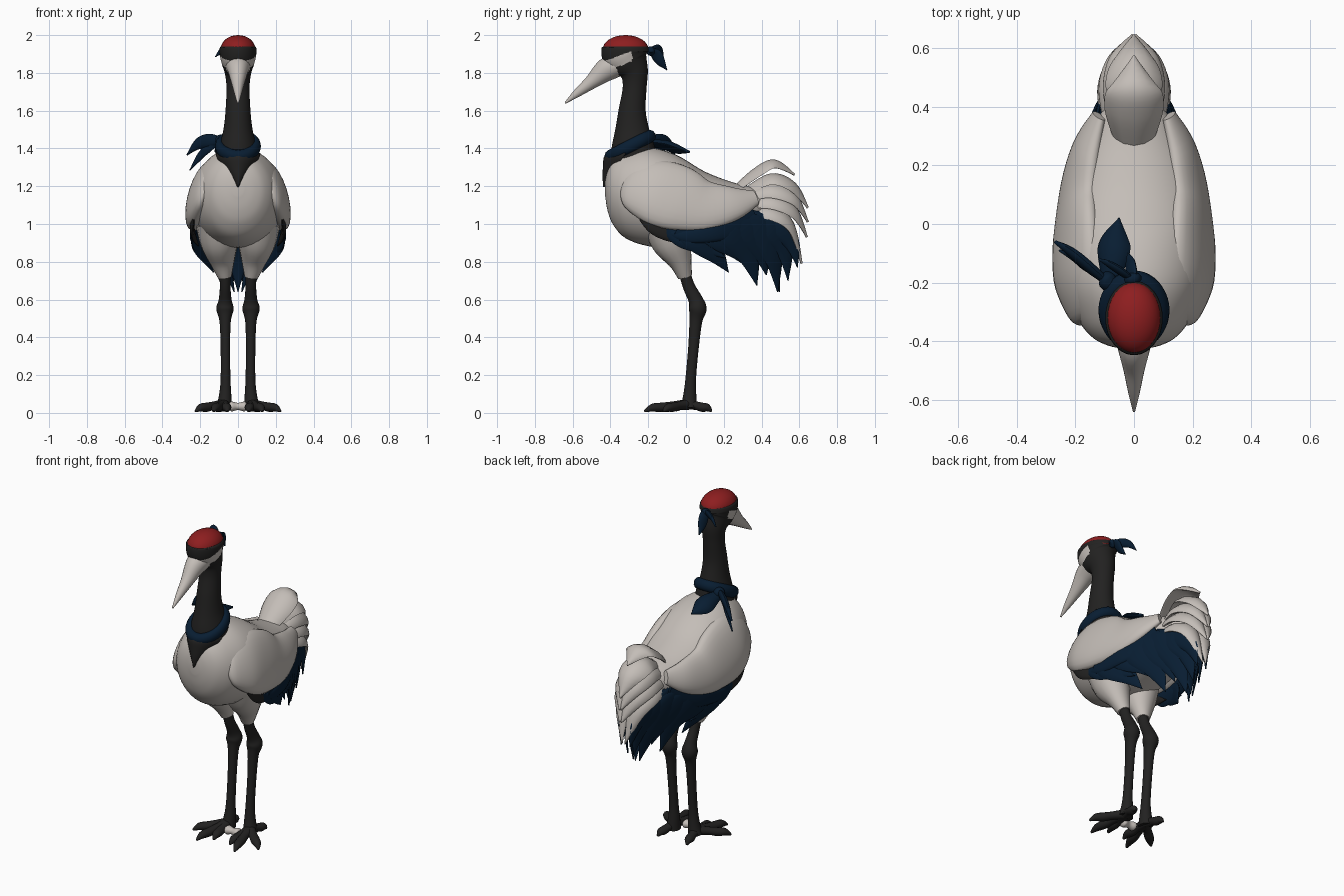
import bpy, bmesh, math
from mathutils import Vector


def material(name, rgb):
    m = bpy.data.materials.new(name)
    m.diffuse_color = (*rgb, 1)
    return m


WHITE = material("warm white", (0.55, 0.51, 0.475))
BLACK = material("soft black", (0.016, 0.0155, 0.015))
NAVY = material("navy", (0.0025, 0.0125, 0.032))
RED = material("crown red", (0.27, 0.013, 0.014))


def resample(rows, n):
    """Catmull-Rom interpolation through rows of numbers."""
    out = []
    for i in range(len(rows) - 1):
        a, b, c, d = (rows[max(i - 1, 0)], rows[i], rows[i + 1],
                      rows[min(i + 2, len(rows) - 1)])
        for k in range(n):
            t = k / n
            out.append([0.5 * (2 * q + (r - p) * t + (2 * p - 5 * q + 4 * r - s) * t * t
                               + (3 * q - p - 3 * r + s) * t ** 3)
                        for p, q, r, s in zip(a, b, c, d)])
    return out + [list(rows[-1])]


def finish(ob, mats, mirror=False):
    for m in mats:
        ob.data.materials.append(m)
    if mirror:
        ob.modifiers.new("mirror", 'MIRROR')
    bpy.context.view_layer.objects.active = ob
    for o in bpy.context.selected_objects:
        o.select_set(False)
    ob.select_set(True)
    bpy.ops.object.shade_smooth_by_angle(angle=math.radians(50))
    return ob


def loft(name, rows, mats, ref=(1, 0, 0), mirror=False, n=5, sides=16, arch=0, rule=None,
         axis=None):
    """Rows are x, y, z, radius along ref, radius across; arch bends the section."""
    rows = resample(rows, n)
    pts = [Vector(r[:3]) for r in rows]
    bm, rings = bmesh.new(), []
    for i, r in enumerate(rows):
        t = (pts[min(i + 1, len(pts) - 1)] - pts[max(i - 1, 0)]).normalized()
        if axis:
            t = Vector(axis)
        u = Vector(ref)
        u = (u - t * u.dot(t)).normalized()
        v = t.cross(u)
        a, b = max(r[3], 0.002), max(r[4], 0.002)
        ring = []
        for k in range(sides):
            w = 2 * math.pi * k / sides
            c, s = math.cos(w), math.sin(w)
            ring.append(bm.verts.new(pts[i] + u * a * c + v * (b * s - arch * a * c * c)))
        rings.append(ring)
    for p, q in zip(rings, rings[1:]):
        for k in range(sides):
            j = (k + 1) % sides
            bm.faces.new((p[k], p[j], q[j], q[k]))
    bm.faces.new(rings[0])
    bm.faces.new(rings[-1])
    bmesh.ops.recalc_face_normals(bm, faces=bm.faces)
    if rule:
        for f in bm.faces:
            f.material_index = rule(f.calc_center_median())
    me = bpy.data.meshes.new(name)
    bm.to_mesh(me)
    bm.free()
    ob = bpy.data.objects.new(name, me)
    bpy.context.collection.objects.link(ob)
    return finish(ob, mats, mirror)


def leaf(name, path, width, mat, ref, mirror=False, arch=0, thick=0.012, base=0.5, tip=0.85):
    """Feather or cloth tail: four path points, widest in the middle, pointed tip."""
    ws = (base, 1.0, tip, 0.03)
    rows = [(*p, width * w, thick * (0.3 + 0.7 * w)) for p, w in zip(path, ws)]
    return loft(name, rows, [mat], ref, mirror, 6, 12, arch)


# Body
loft("body", [(0, -0.428, 1.19, 0.03, 0.04), (0, -0.415, 1.18, 0.09, 0.11),
              (0, -0.385, 1.17, 0.145, 0.175), (0, -0.32, 1.155, 0.195, 0.23),
              (0, -0.20, 1.145, 0.24, 0.262),
              (0, -0.05, 1.12, 0.252, 0.245), (0, 0.10, 1.09, 0.232, 0.187),
              (0, 0.25, 1.08, 0.182, 0.14), (0, 0.37, 1.09, 0.12, 0.10),
              (0, 0.46, 1.10, 0.04, 0.04)], [WHITE], sides=40, axis=(0, 1, 0))

# Folded wings
loft("wing", [(0.155, -0.33, 1.19, 0.01, 0.03), (0.172, -0.305, 1.19, 0.04, 0.11),
              (0.185, -0.19, 1.175, 0.07, 0.175), (0.197, -0.05, 1.14, 0.063, 0.182),
              (0.190, 0.10, 1.10, 0.053, 0.142), (0.163, 0.25, 1.11, 0.042, 0.095),
              (0.12, 0.37, 1.14, 0.02, 0.04)], [WHITE], (1, 0, 0.33), True, sides=24)

# Dark lining under the wing front
leaf("wing_lining", [(0.235, -0.235, 1.035), (0.243, -0.17, 0.985), (0.235, -0.09, 0.94),
                     (0.21, 0.03, 0.885)], 0.038, BLACK, (0, 0.3, 1), True)

# Navy flight feathers, fanning from the wing edge to the rump
flight = [
    ((0.24, -0.11, 0.97), (0.235, -0.02, 0.925), (0.21, 0.09, 0.885), (0.17, 0.21, 0.82), 0.05),
    ((0.245, -0.05, 0.97), (0.23, 0.05, 0.92), (0.185, 0.15, 0.85), (0.13, 0.225, 0.745), 0.065),
    ((0.235, 0.05, 0.98), (0.21, 0.16, 0.94), (0.165, 0.25, 0.88), (0.12, 0.30, 0.79), 0.07),
    ((0.225, 0.14, 0.99), (0.19, 0.24, 0.95), (0.13, 0.33, 0.84), (0.085, 0.375, 0.675), 0.075),
    ((0.20, 0.22, 1.02), (0.155, 0.32, 0.96), (0.10, 0.40, 0.86), (0.06, 0.425, 0.73), 0.075),
    ((0.17, 0.28, 1.04), (0.13, 0.38, 0.97), (0.075, 0.46, 0.84), (0.02, 0.485, 0.64), 0.07),
    ((0.13, 0.34, 1.05), (0.105, 0.44, 0.97), (0.055, 0.52, 0.87), (0.02, 0.54, 0.70), 0.06),
    ((0.115, 0.36, 1.05), (0.09, 0.48, 0.98), (0.055, 0.56, 0.90), (0.03, 0.59, 0.77), 0.05),
]
for i, f in enumerate(flight):
    leaf(f"flight_feather_{i}", f[:4], f[4], NAVY, (-0.1, 0.45, 1), True)
loft("flight_band", [(0.235, -0.10, 0.955, 0.015, 0.012), (0.24, 0.0, 0.935, 0.035, 0.015),
                     (0.225, 0.14, 0.96, 0.055, 0.015), (0.18, 0.26, 1.005, 0.072, 0.015),
                     (0.135, 0.36, 1.055, 0.05, 0.012)], [NAVY], (0, 0, 1), True)
# Middle feather closing the rump below
leaf("rump_feather", [(0, 0.36, 0.97), (0, 0.44, 0.89), (0, 0.48, 0.79), (0, 0.495, 0.64)],
     0.05, NAVY, (1, 0, 0), base=0.7)

# White tail plumes: a middle plume on top, then broad shells layered down each side
leaf("top_plume", [(0, 0.25, 1.18), (0, 0.37, 1.28), (0, 0.47, 1.325), (0, 0.575, 1.26)],
     0.10, WHITE, (1, 0, 0), arch=-0.35, base=0.6, thick=0.018)
leaf("middle_plume", [(0, 0.30, 1.17), (0, 0.45, 1.25), (0, 0.57, 1.205), (0, 0.645, 1.085)],
     0.095, WHITE, (1, 0, 0), arch=-0.45, thick=0.018)
plumes = [
    ((0.05, 0.30, 1.14), (0.055, 0.45, 1.19), (0.04, 0.575, 1.14), (0.005, 0.645, 1.01), 0.072),
    ((0.07, 0.30, 1.11), (0.07, 0.46, 1.13), (0.045, 0.575, 1.07), (0.005, 0.64, 0.93), 0.072),
    ((0.08, 0.30, 1.07), (0.078, 0.46, 1.065), (0.05, 0.56, 0.99), (0.01, 0.612, 0.79), 0.066),
]
for i, p in enumerate(plumes):
    leaf(f"tail_plume_{i}", p[:4], p[4], WHITE, (0.85, 0, -0.53), True, arch=-0.25, thick=0.018)

# Thighs, legs, feet
loft("thigh", [(0.10, -0.09, 1.0, 0.125, 0.14), (0.098, -0.07, 0.90, 0.102, 0.11),
               (0.083, -0.03, 0.80, 0.066, 0.062), (0.07, -0.005, 0.72, 0.037, 0.038)],
     [WHITE], mirror=True)
loft("leg", [(0.07, -0.01, 0.75, 0.03, 0.03), (0.068, 0.015, 0.67, 0.028, 0.032),
             (0.068, 0.05, 0.60, 0.034, 0.038), (0.069, 0.062, 0.55, 0.046, 0.047),
             (0.068, 0.052, 0.485, 0.03, 0.034), (0.067, 0.04, 0.35, 0.025, 0.028),
             (0.066, 0.025, 0.18, 0.026, 0.028), (0.068, 0.02, 0.09, 0.033, 0.035),
             (0.075, 0.015, 0.025, 0.042, 0.045)], [BLACK], mirror=True)
for i, (x, y) in enumerate([(0.055, -0.16), (0.13, -0.22), (0.225, -0.12), (0.10, 0.135)]):
    dx, dy = x - 0.075, y - 0.01
    rows = [(0.075 + dx * s, 0.01 + dy * s, z, r, r * 0.9) for s, z, r in
            ((0, 0.045, 0.032), (0.35, 0.038, 0.025), (0.6, 0.03, 0.027),
             (0.82, 0.027, 0.023), (1, 0.008, 0.006))]
    loft(f"toe_{i}", rows, [BLACK], (dy, -dx, 0), True, 4, 12)

# Small pale bone between the feet
loft("bone", [(-0.05, -0.05, 0.034, 0.012, 0.014), (-0.034, -0.05, 0.034, 0.026, 0.03),
              (0, -0.05, 0.034, 0.019, 0.02), (0.034, -0.05, 0.034, 0.026, 0.03),
              (0.05, -0.05, 0.034, 0.012, 0.014)], [WHITE], (0, 0, 1), sides=12)


# Neck and head, with pale cheek patches running back from the beak under the mask
def cheek(p):
    low = 1.832 + (p.y + 0.36) * 0.4
    high = 1.915 + (p.y + 0.29) * 0.38
    return 1 if p.y < -0.285 and low < p.z < high else 0


loft("neck_and_head", [(0, -0.27, 1.26, 0.12, 0.13), (0, -0.28, 1.40, 0.10, 0.115),
                       (0, -0.285, 1.50, 0.077, 0.09), (0, -0.285, 1.60, 0.066, 0.072),
                       (0, -0.272, 1.72, 0.061, 0.063), (0, -0.275, 1.80, 0.07, 0.075),
                       (0, -0.305, 1.86, 0.088, 0.11), (0, -0.32, 1.90, 0.097, 0.126),
                       (0, -0.32, 1.935, 0.095, 0.122), (0, -0.32, 1.95, 0.07, 0.09)],
     [BLACK, WHITE], n=14, sides=72, rule=cheek)
loft("beak", [(0, -0.35, 1.845, 0.072, 0.06), (0, -0.42, 1.818, 0.057, 0.062),
              (0, -0.50, 1.752, 0.036, 0.038), (0, -0.58, 1.69, 0.019, 0.021),
              (0, -0.64, 1.64, 0.004, 0.004)], [WHITE])

# Red crown dome
bpy.ops.mesh.primitive_uv_sphere_add(segments=32, ring_count=16, location=(0, -0.32, 1.925))
crown = bpy.context.object
crown.name = "crown"
for v in crown.data.vertices:
    v.co = (v.co.x * 0.092, v.co.y * 0.121, max(v.co.z, -0.15) * 0.075)
finish(crown, [RED])

# Mask knot and ribbons behind the head
leaf("mask_knot", [(-0.025, -0.20, 1.91), (-0.01, -0.19, 1.915), (0.01, -0.185, 1.915),
                   (0.025, -0.185, 1.91)], 0.025, NAVY, (0, 0, 1), thick=0.022)
leaf("mask_ribbon_long", [(0, -0.195, 1.92), (-0.01, -0.16, 1.90), (-0.015, -0.135, 1.86),
                          (-0.02, -0.10, 1.815)], 0.032, NAVY, (0.5, 1, 0.5))
leaf("mask_ribbon_short", [(0, -0.195, 1.91), (-0.04, -0.165, 1.925), (-0.08, -0.14, 1.92),
                           (-0.12, -0.12, 1.885)], 0.025, NAVY, (0, 0.4, 1))

# Neck scarf, front bib, knot and tails
bpy.ops.mesh.primitive_torus_add(major_segments=40, minor_segments=12, major_radius=0.105,
                                 minor_radius=0.03, location=(0, -0.295, 1.412))
scarf = bpy.context.object
scarf.name = "scarf"
scarf.scale = (0.9, 1.1, 1.15)
scarf.rotation_euler = (math.radians(27), 0, 0)
finish(scarf, [NAVY])
loft("bib", [(0, -0.405, 1.375, 0.118, 0.016), (0, -0.42, 1.35, 0.112, 0.016),
             (0, -0.426, 1.30, 0.076, 0.014), (0, -0.43, 1.25, 0.038, 0.012),
             (0, -0.428, 1.195, 0.003, 0.01)], [BLACK], arch=0.75, axis=(0, 0, -1))
leaf("scarf_knot", [(-0.07, -0.21, 1.455), (-0.085, -0.20, 1.445), (-0.10, -0.185, 1.435),
                    (-0.11, -0.18, 1.43)], 0.032, NAVY, (0, 0, 1), thick=0.032)
leaf("scarf_tail_back", [(-0.085, -0.20, 1.435), (-0.075, -0.11, 1.425), (-0.07, -0.05, 1.405),
                         (-0.05, 0.02, 1.38)], 0.055, NAVY, (1, 0, 0.3), arch=-0.3, thick=0.018,
     tip=0.95)
leaf("scarf_tail_side", [(-0.09, -0.20, 1.44), (-0.15, -0.15, 1.44), (-0.21, -0.10, 1.425),
                         (-0.27, -0.06, 1.365)], 0.038, NAVY, (0.5, -0.2, 1), thick=0.018)
leaf("scarf_tail_low", [(-0.10, -0.19, 1.44), (-0.16, -0.15, 1.40), (-0.20, -0.12, 1.36),
                        (-0.255, -0.09, 1.285)], 0.027, NAVY, (0.5, -0.2, 1))
